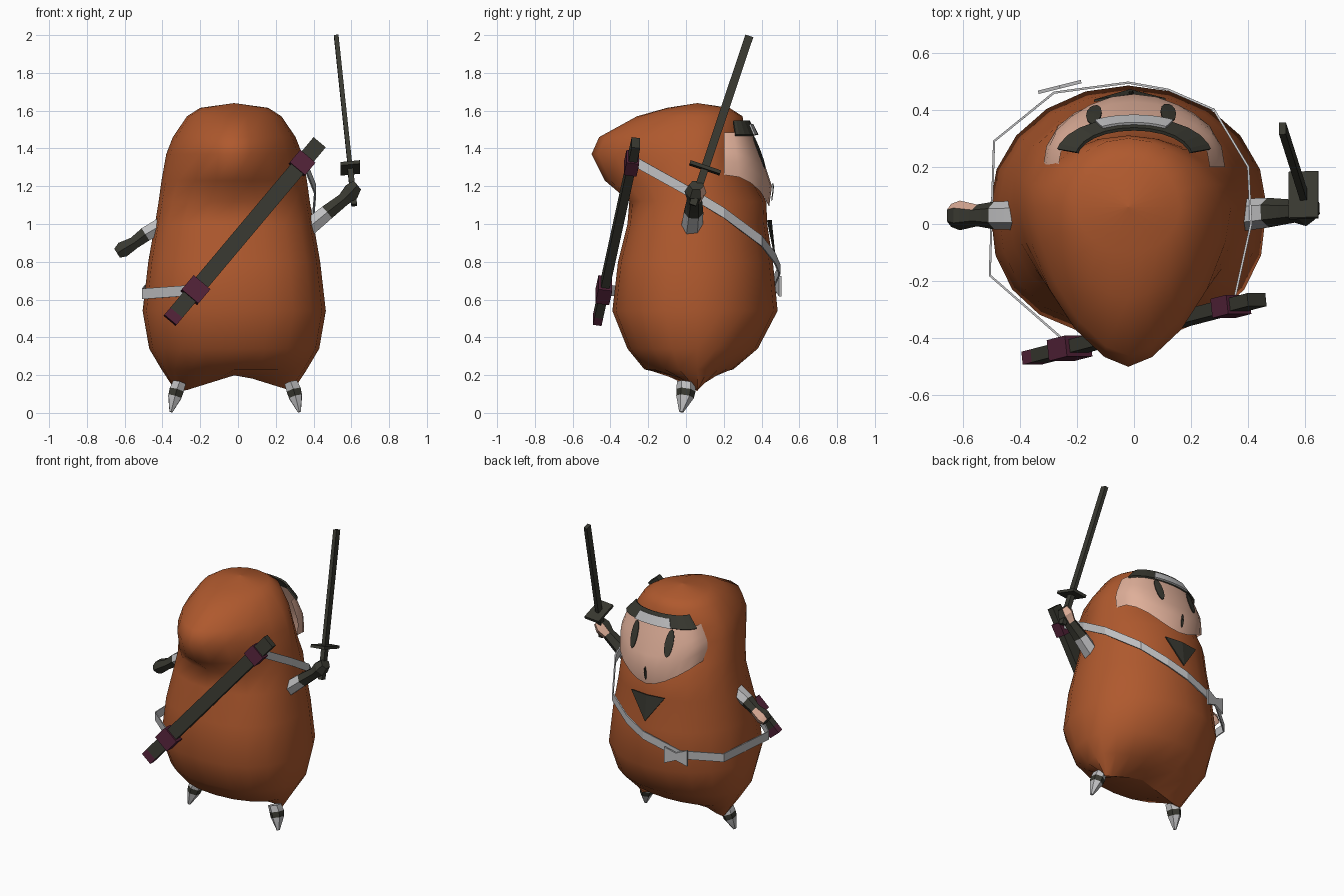
import bpy
import math
from mathutils import Vector

cube = bpy.data.objects.get("Cube")
if cube:
    bpy.data.objects.remove(cube, do_unlink=True)


def material(name, rgb):
    m = bpy.data.materials.new(name)
    m.use_nodes = True
    m.diffuse_color = (*rgb, 1)
    bsdf = next(n for n in m.node_tree.nodes if n.type == 'BSDF_PRINCIPLED')
    bsdf.inputs["Base Color"].default_value = (*rgb, 1)
    bsdf.inputs["Roughness"].default_value = 0.9
    return m


ORANGE = material("orange cloth", (0.43, 0.1, 0.027))
DARK = material("charcoal", (0.04, 0.04, 0.03))
GREY = material("grey cloth", (0.52, 0.52, 0.53))
SKIN = material("skin", (0.74, 0.43, 0.32))
MAROON = material("maroon", (0.085, 0.016, 0.04))


def build(name, verts, faces, mats, smooth=None, thick=0):
    me = bpy.data.meshes.new(name)
    me.from_pydata([tuple(v) for v in verts], [], faces)
    for m in mats:
        me.materials.append(m)
    ob = bpy.data.objects.new(name, me)
    bpy.context.collection.objects.link(ob)
    if thick:
        mod = ob.modifiers.new("thickness", 'SOLIDIFY')
        mod.thickness = thick
        mod.offset = 0
    if smooth:
        bpy.ops.object.select_all(action='DESELECT')
        ob.select_set(True)
        bpy.context.view_layer.objects.active = ob
        bpy.ops.object.shade_smooth_by_angle(angle=math.radians(smooth))
    return ob


def loft(name, rows, mats, closed=False, caps=False, **kw):
    n = len(rows[0])
    faces = []
    for r in range(len(rows) - 1):
        for i in range(n if closed else n - 1):
            j = (i + 1) % n
            faces.append((r * n + i, r * n + j, (r + 1) * n + j, (r + 1) * n + i))
    if caps:
        faces.append(tuple(reversed(range(n))))
        faces.append(tuple(range((len(rows) - 1) * n, len(rows) * n)))
    return build(name, [p for row in rows for p in row], faces, mats, **kw)


def tube(name, path, mats, sides=4, ref=(0, 1, 0), bands=None, **kw):
    """Straight-sided tube through (point, u radius, v radius) stations."""
    d = (Vector(path[-1][0]) - Vector(path[0][0])).normalized()
    u = d.cross(Vector(ref)).normalized()
    v = d.cross(u)
    k = 1 / math.cos(math.pi / sides)
    rows = []
    for p, ru, rv in path:
        angles = [math.tau * (i + 0.5) / sides for i in range(sides)]
        rows.append([Vector(p) + u * ru * k * math.cos(a) + v * rv * k * math.sin(a)
                     for a in angles])
    ob = loft(name, rows, mats, closed=True, caps=True, **kw)
    if bands:
        for f in ob.data.polygons:
            seg = min(f.index // sides, len(path) - 2)
            if f.index == sides * (len(path) - 1):
                seg = 0
            f.material_index = bands[seg]
    return ob


# Robe and pointed hood, one lofted shell: z, half width, back y, front y, back squareness
RINGS = [(0.23, 0.385, -0.22, 0.25, 2.2), (0.34, 0.45, -0.31, 0.38, 2.3),
         (0.54, 0.485, -0.39, 0.485, 2.4), (0.8, 0.455, -0.36, 0.46, 2.4),
         (1.0, 0.42, -0.31, 0.43, 2.3), (1.12, 0.4, -0.3, 0.425, 2.1),
         (1.23, 0.385, -0.43, 0.36, 1.65), (1.37, 0.36, -0.5, 0.31, 1.6),
         (1.46, 0.325, -0.46, 0.31, 1.65), (1.57, 0.25, -0.26, 0.3, 1.8),
         (1.615, 0.18, -0.1, 0.23, 2), (1.64, 0, 0.06, 0.06, 2)]
MID_Y = 0.06


def robe_ring(z, hx, yb, yf, p, n=20):
    row = []
    for i in range(n):
        a = math.tau * i / n
        c, s = math.cos(a), math.sin(a)
        e = 2 / p if s < 0 else 1
        x = math.copysign(abs(c) ** e, c) * hx - 0.02
        y = abs(s) ** e * ((yf - MID_Y) if s > 0 else (yb - MID_Y))
        row.append((x, MID_Y + y, z))
    return row


# The underside closes on a ridge that arches up between the feet
hem = [(x, y, 0.205 - 0.09 * min(1, abs(x) / 0.29))
       for x, y, z in robe_ring(0, 0.31, MID_Y, MID_Y, 2)]
loft("hooded_robe", [hem] + [robe_ring(*r) for r in RINGS], [ORANGE],
     closed=True, smooth=60)

# Face, a bulging patch in the hood opening: z, half width, front y
FACE = [(1.09, 0.25, 0.44), (1.2, 0.305, 0.455), (1.35, 0.32, 0.405),
        (1.48, 0.27, 0.355), (1.55, 0.2, 0.32)]
FACE_BACK = 0.2


def face_at(z):
    for (z0, h0, f0), (z1, h1, f1) in zip(FACE, FACE[1:]):
        if z <= z1 or z1 == FACE[-1][0]:
            t = (z - z0) / (z1 - z0)
            return h0 + (h1 - h0) * t, f0 + (f1 - f0) * t


def on_face(x, z, lift=0.0):
    hx, front = face_at(z)
    bulge = max(0, 1 - (x / hx) ** 2) ** 0.4
    return (x, FACE_BACK + (front - FACE_BACK) * bulge + lift, z)


def face_strip(name, levels, reach, mat, lift=0.0, n=12, chin=0.0, **kw):
    rows = []
    for k, z in enumerate(levels):
        row = []
        for i in range(n + 1):
            s = math.sin((i / n * 2 - 1) * math.pi / 2) * reach
            zi = z + chin * s * s * (1 - k / (len(levels) - 1))
            row.append(on_face(-s * face_at(zi)[0], zi, lift))
        rows.append(row)
    return loft(name, rows, [mat], **kw)


face_strip("face", (1.09, 1.2, 1.28, 1.35, 1.42, 1.485), 1, SKIN, chin=0.17, smooth=50)
face_strip("headband", (1.47, 1.545), 0.97, DARK, 0.01, thick=0.012)
face_strip("forehead_plate", (1.472, 1.528), 0.5, GREY, 0.021, thick=0.009)


# Eyes and mouth as thin oval plates lying on the face
def oval(name, x, z, rx, rz, n=12):
    pts = [on_face(x, z, 0.01)]
    pts += [on_face(x + rx * math.cos(math.tau * i / n),
                    z + rz * math.sin(math.tau * i / n), 0.009) for i in range(n)]
    build(name, pts, [(0, 1 + (i + 1) % n, 1 + i) for i in range(n)], [DARK], thick=0.005)


oval("left_eye", 0.12, 1.38, 0.027, 0.085)
oval("right_eye", -0.14, 1.38, 0.027, 0.085)
oval("mouth", -0.01, 1.17, 0.009, 0.045, 8)

# Chest triangle, bent along the middle
build("chest_triangle",
      [(-0.14, 0.432, 1.02), (-0.015, 0.45, 1.02), (0.11, 0.437, 1.02), (-0.015, 0.468, 0.845)],
      [(0, 1, 3), (1, 2, 3)], [DARK], thick=0.008)

# Strap running round the body from one end of the scabbard to the other
STRAP = [(0.35, -0.27, 1.33), (0.41, 0, 1.18), (0.4, 0.2, 1.06), (0.28, 0.4, 0.91),
         (0.12, 0.47, 0.82), (-0.02, 0.495, 0.76), (-0.28, 0.46, 0.68),
         (-0.49, 0.29, 0.65), (-0.505, -0.18, 0.63), (-0.23, -0.42, 0.65)]
loft("strap", [[(x, y, z - 0.028), (x, y, z + 0.028)] for x, y, z in STRAP],
     [GREY], thick=0.008)

# Bow knot: two flared loops meeting in the middle
loft("strap_bow", [[(-0.26 + s, 0.48 + 0.25 * s, 0.67 - h), (-0.26 + s, 0.48 + 0.25 * s, 0.67 + h)]
                   for s, h in ((-0.075, 0.055), (0, 0.025), (0.075, 0.055))],
     [GREY], thick=0.012)

# Scabbard slung across the back, with collars and a tip
LOW, HIGH = Vector((-0.36, -0.47, 0.49)), Vector((0.43, -0.265, 1.43))


def scabbard_part(name, t0, t1, w, d, mat):
    tube(name, [(LOW.lerp(HIGH, t), w, d) for t in (t0, t1)], [mat])


scabbard_part("scabbard", 0.04, 1, 0.042, 0.023, DARK)
scabbard_part("scabbard_tip", 0, 0.04, 0.042, 0.023, MAROON)
scabbard_part("lower_collar", 0.13, 0.21, 0.058, 0.037, MAROON)
scabbard_part("upper_collar", 0.85, 0.92, 0.053, 0.034, MAROON)

# Raised sword
POMMEL, TIP = Vector((0.615, 0.035, 1.1)), Vector((0.52, 0.335, 1.995))


def sword_part(name, t0, t1, w, d):
    tube(name, [(POMMEL.lerp(TIP, t), w, d) for t in (t0, t1)], [DARK], ref=(1, 0, 0))


sword_part("sword_handle", 0, 0.21, 0.02, 0.015)
sword_part("sword_guard", 0.21, 0.23, 0.085, 0.052)
sword_part("sword_blade", 0.23, 1, 0.022, 0.012)


# Arms: grey sleeve near the body, dark glove beyond, bare palm on the inner side of the fist
def arm(name, path):
    ob = tube(name, path, [GREY, DARK, SKIN], sides=6, bands=(0, 1, 1, 1), smooth=30)
    fist = abs(path[2][0][0])
    for f in ob.data.polygons:
        if abs(f.center.x) > fist and f.normal.y > 0.75:
            f.material_index = 2


arm("left_arm", [((0.36, 0.03, 0.97), 0.045, 0.05), ((0.47, 0.04, 1.06), 0.04, 0.045),
                 ((0.56, 0.045, 1.13), 0.034, 0.035), ((0.6, 0.05, 1.17), 0.045, 0.05),
                 ((0.63, 0.055, 1.205), 0.03, 0.035)])
arm("right_arm", [((-0.38, 0.03, 1.01), 0.04, 0.045), ((-0.49, 0.03, 0.945), 0.038, 0.042),
                  ((-0.55, 0.03, 0.9), 0.032, 0.033), ((-0.61, 0.03, 0.865), 0.042, 0.045),
                  ((-0.64, 0.03, 0.845), 0.028, 0.035)])

# Pointed feet with a dark binding
for side, s, shift in (("left", 1, 0), ("right", -1, -0.03)):
    tube(side + "_foot", [((s * 0.28 + shift, 0, 0.16), 0.034, 0.042),
                          ((s * 0.295 + shift, 0, 0.12), 0.038, 0.044),
                          ((s * 0.305 + shift, -0.005, 0.085), 0.035, 0.041),
                          ((s * 0.325 + shift, -0.025, 0.005), 0.008, 0.01)],
         [GREY, DARK], sides=6, bands=(0, 1, 0), smooth=30)
